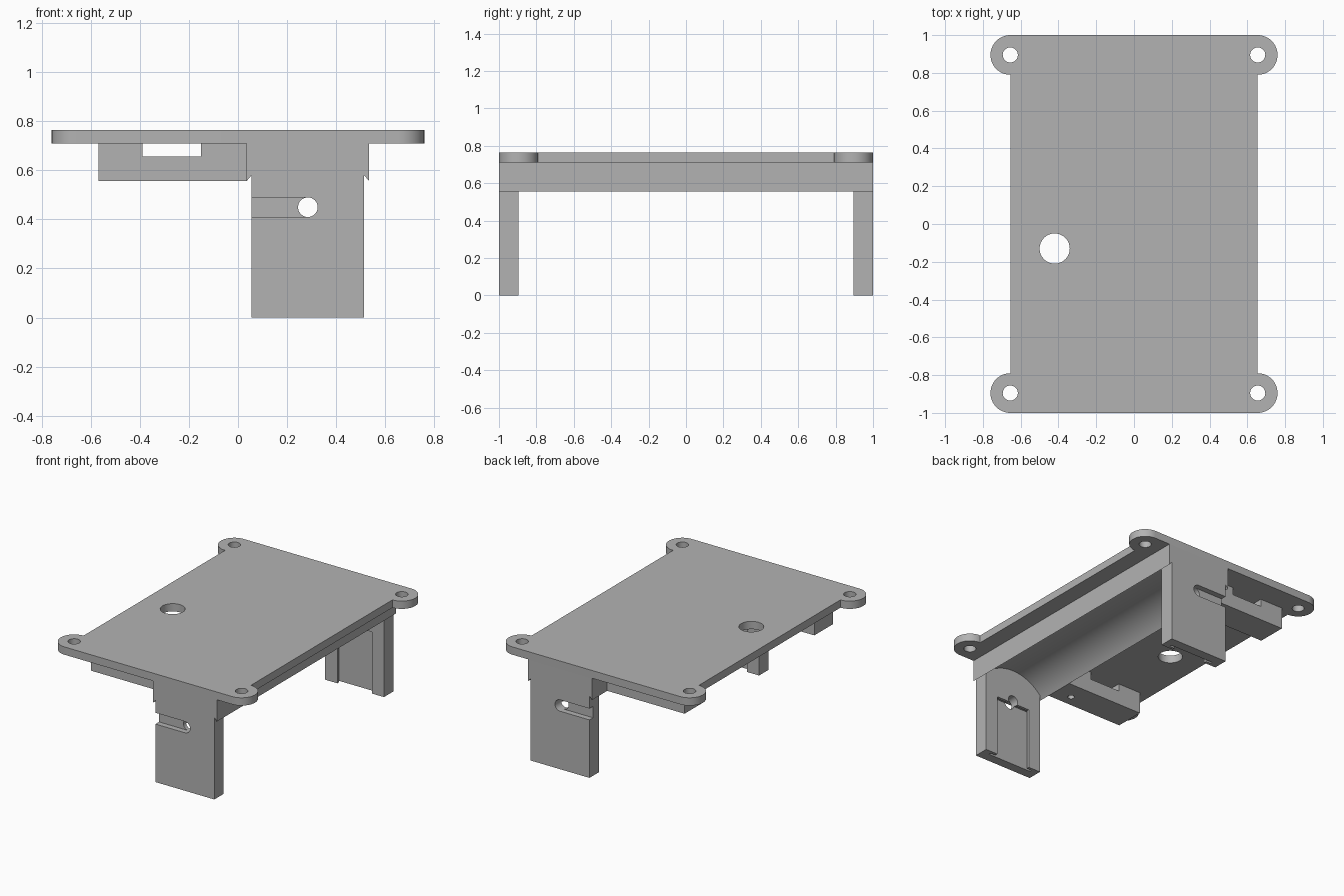
import bpy, bmesh, math
from mathutils import Vector

cube = bpy.data.objects.get("Cube")
if cube:
    bpy.data.objects.remove(cube, do_unlink=True)

grey = bpy.data.materials.new("mid_grey")
grey.use_nodes = True
colour = (0.45, 0.45, 0.45, 1)
grey.diffuse_color = colour
grey.node_tree.nodes["Principled BSDF"].inputs["Base Color"].default_value = colour


def extrude(name, points, direction):
    """Solid from a closed outline of 3D points, swept along a direction."""
    bm = bmesh.new()
    face = bm.faces.new([bm.verts.new(p) for p in points])
    swept = bmesh.ops.extrude_face_region(bm, geom=[face])["geom"]
    verts = [g for g in swept if isinstance(g, bmesh.types.BMVert)]
    bmesh.ops.translate(bm, vec=Vector(direction), verts=verts)
    bmesh.ops.recalc_face_normals(bm, faces=bm.faces)
    mesh = bpy.data.meshes.new(name)
    bm.to_mesh(mesh)
    bm.free()
    mesh.materials.append(grey)
    obj = bpy.data.objects.new(name, mesh)
    bpy.context.collection.objects.link(obj)
    return obj


def box(name, x, y, z):
    outline = [(x[0], y[0], z[0]), (x[1], y[0], z[0]),
               (x[1], y[1], z[0]), (x[0], y[1], z[0])]
    return extrude(name, outline, (0, 0, z[1] - z[0]))


def arc(cx, cy, r, start, end, steps):
    return [(cx + r * math.cos(math.radians(start + (end - start) * i / steps)),
             cy + r * math.sin(math.radians(start + (end - start) * i / steps)))
            for i in range(steps + 1)]


def vertical_pin(x, y, r):
    pts = arc(x, y, r, 0, 360, 32)[:-1]
    return extrude("cutter", [(a, b, 0.5) for a, b in pts], (0, 0, 0.4))


def cut(obj, cutters):
    for c in cutters:
        c.hide_render = True
        mod = obj.modifiers.new("cut", 'BOOLEAN')
        mod.operation = 'DIFFERENCE'
        mod.solver = 'EXACT'
        mod.object = c
        bpy.context.view_layer.objects.active = obj
        bpy.ops.object.modifier_apply(modifier=mod.name)
        bpy.data.objects.remove(c, do_unlink=True)


def smooth(obj):
    bpy.ops.object.select_all(action='DESELECT')
    obj.select_set(True)
    bpy.context.view_layer.objects.active = obj
    bpy.ops.object.shade_smooth_by_angle(angle=math.radians(30))


PLATE_LOW, PLATE_TOP, RAIL_LOW = 0.71, 0.765, 0.556
EAR_X, EAR_Y, EAR_R = 0.655, 0.895, 0.105

# Top plate with four rounded ears, screw holes and a cable hole
outline = []
for sx, sy, start in ((1, -1, -90), (1, 1, -90), (-1, 1, 90), (-1, -1, 90)):
    outline += arc(sx * EAR_X, sy * EAR_Y, EAR_R, start, start + 180, 24)
plate = extrude("top_plate", [(x, y, PLATE_LOW) for x, y in outline],
                (0, 0, PLATE_TOP - PLATE_LOW))
cut(plate, [vertical_pin(sx * EAR_X, sy * EAR_Y, 0.04)
            for sx in (-1, 1) for sy in (-1, 1)] + [vertical_pin(-0.42, -0.13, 0.08)])
smooth(plate)

# Long cradle under the plate with a hollow, arched underside
CX, HALF, ARCH_TOP = 0.285, 0.25, 0.68
rise = ARCH_TOP - RAIL_LOW
radius = (HALF ** 2 + rise ** 2) / (2 * rise)
spread = math.degrees(math.asin(HALF / radius))
profile = arc(CX, ARCH_TOP - radius, radius, 90 + spread, 90 - spread, 32)
profile += [(CX + HALF, PLATE_LOW), (CX - HALF, PLATE_LOW)]
cradle = extrude("cradle", [(x, -1, z) for x, z in profile], (0, 2, 0))
smooth(cradle)

for side, name in ((-1, "front"), (1, "back")):
    def span(a, b):
        return sorted((side * a, side * b))

    # End leg: through hole, wire groove outside, contact channel inside
    leg = box(name + "_leg", (0.055, 0.515), span(0.895, 1), (0, 0.69))
    hole = extrude("cutter", [(x, side * 0.8, z) for x, z in
                              arc(CX, 0.45, 0.04, 0, 360, 32)[:-1]], (0, side * 0.3, 0))
    groove = box("cutter", (0, CX), span(0.96, 1.1), (0.41, 0.49))
    channel = box("cutter", (0.15, 0.42), span(0.85, 0.93), (-0.1, 0.435))
    slot = box("cutter", (0.11, 0.46), span(0.915, 0.932), (-0.1, 0.44))
    cut(leg, [hole, groove, channel, slot])
    smooth(leg)

    # Side block with a window beneath the plate and a pilot hole
    block = box(name + "_block", (-0.57, 0.035), span(0.62, 0.83), (RAIL_LOW, PLATE_LOW))
    window = box("cutter", (-0.39, -0.15), span(0.5, 0.95), (0.657, 0.8))
    cut(block, [window, vertical_pin(-0.09, side * 0.75, 0.022)])
    smooth(block)
